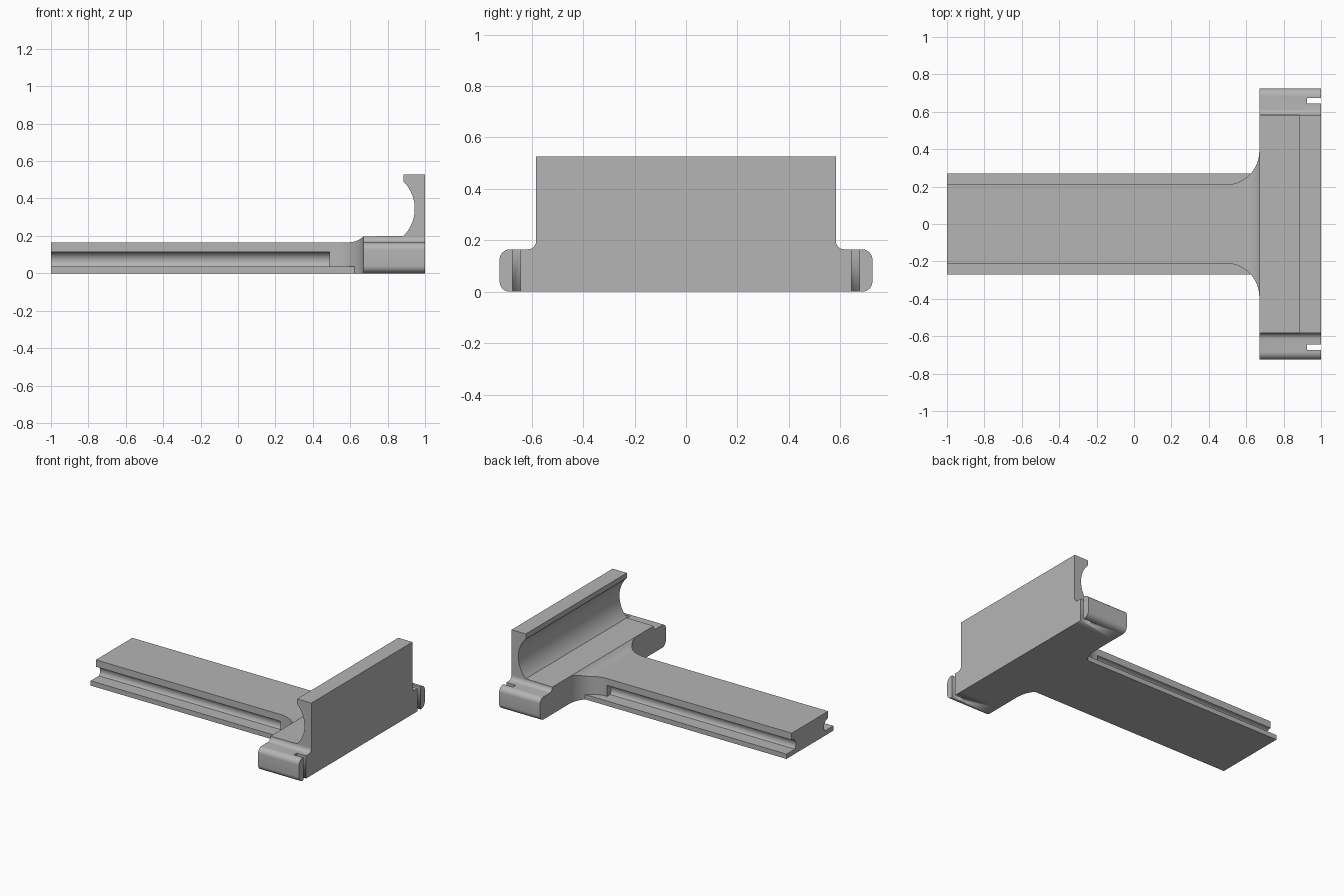
import bpy, bmesh
from math import sin, cos, pi, sqrt, radians, acos

cube = bpy.data.objects.get("Cube")
if cube:
    bpy.data.objects.remove(cube, do_unlink=True)

GREY = (0.46, 0.46, 0.46, 1)
mat = bpy.data.materials.new("plain grey")
mat.use_nodes = True
mat.diffuse_color = GREY
bsdf = next(n for n in mat.node_tree.nodes if n.type == "BSDF_PRINCIPLED")
bsdf.inputs["Base Color"].default_value = GREY


def arc(cx, cy, r, start, end, steps=8):
    """Points on a circular arc, angles in degrees."""
    angles = [radians(start + (end - start) * i / steps) for i in range(steps + 1)]
    return [(cx + r * cos(a), cy + r * sin(a)) for a in angles]


def loft(name, sections, cap_start=True, cap_end=True):
    """Skin a list of equally long closed sections."""
    bm = bmesh.new()
    rings = [[bm.verts.new(p) for p in s] for s in sections]
    n = len(rings[0])
    for a, b in zip(rings, rings[1:]):
        for i in range(n):
            j = (i + 1) % n
            bm.faces.new((a[i], a[j], b[j], b[i]))
    if cap_start:
        bm.faces.new(rings[0])
    if cap_end:
        bm.faces.new(rings[-1])
    bmesh.ops.remove_doubles(bm, verts=bm.verts, dist=1e-5)
    bmesh.ops.recalc_face_normals(bm, faces=bm.faces)
    mesh = bpy.data.meshes.new(name)
    bm.to_mesh(mesh)
    bm.free()
    mesh.materials.append(mat)
    obj = bpy.data.objects.new(name, mesh)
    bpy.context.collection.objects.link(obj)
    bpy.ops.object.select_all(action="DESELECT")
    obj.select_set(True)
    bpy.context.view_layer.objects.active = obj
    bpy.ops.object.shade_smooth_by_angle(angle=radians(30))
    return obj


def along_x(points, x):
    return [(x, y, z) for y, z in points]


def symmetric(half):
    """Complete a bottom-to-top half section with its mirror image."""
    return half + [(-y, z) for y, z in reversed(half)]


BODY, FLANGE, TOP, LIP = 0.21, 0.27, 0.165, 0.035
HEAD_X, HEAD_TOP, HEAD_Y = 0.67, 0.197, 0.583
FILLET = 0.18
NECK_X = HEAD_X - FILLET

# Grooved rail with a thin flange along the bottom
groove = arc(0.21, 0.067, 0.048, 222, 90, 12)
rail_half = [(FLANGE, 0), (FLANGE, LIP)] + groove + [(BODY, TOP)]
rail = symmetric(rail_half)
loft("rail", [along_x(rail, -1), along_x(rail, NECK_X)], cap_end=False)

# Flared neck rising to the head
turns = sorted([radians(a) for a in range(0, 91, 6)]
               + [acos((BODY + FILLET - FLANGE) / FILLET)])
sections = []
for t in turns:
    x = NECK_X + FILLET * sin(t)
    w = BODY + FILLET * (1 - cos(t))
    rise = max(0, x - 0.59)
    h = TOP + 0.116 - sqrt(0.116 ** 2 - rise ** 2)
    wide = max(w, FLANGE)
    sections.append(along_x(symmetric([(wide, 0), (wide, LIP), (w, LIP), (w, h)]), x))
loft("neck", sections, cap_end=False)

# Head block with the tall hollowed wall
cradle = [(HEAD_X, 0), (1, 0), (1, 0.527), (0.885, 0.527)]
cradle += arc(0.74, 0.345, 0.205, 45, -45, 24) + [(HEAD_X, HEAD_TOP)]
loft("head_wall", [[(x, y, z) for x, z in cradle] for y in (-HEAD_Y, HEAD_Y)])

# Rounded side lugs, slotted at the back and mirrored
R = 0.04
lug_profile = [(HEAD_Y, 0)]
lug_profile += arc(0.725 - R, R, R, -90, 0)
lug_profile += arc(0.725 - R, TOP - R, R, 0, 90)
lug_profile += arc(HEAD_Y + 0.032, HEAD_TOP, 0.032, 270, 180)
lug = loft("side_lugs", [along_x(lug_profile, HEAD_X), along_x(lug_profile, 1)])

slot = [(0.643, -0.1), (0.675, -0.1), (0.675, 0.3), (0.643, 0.3)]
cutter = loft("slot_cutter", [along_x(slot, 0.925), along_x(slot, 1.1)])
cutter.hide_render = True
cutter.display_type = "WIRE"
cutter.hide_set(True)

cut = lug.modifiers.new("slot", "BOOLEAN")
cut.operation = "DIFFERENCE"
cut.solver = "EXACT"
cut.object = cutter
mirror = lug.modifiers.new("both sides", "MIRROR")
mirror.use_axis = (False, True, False)
